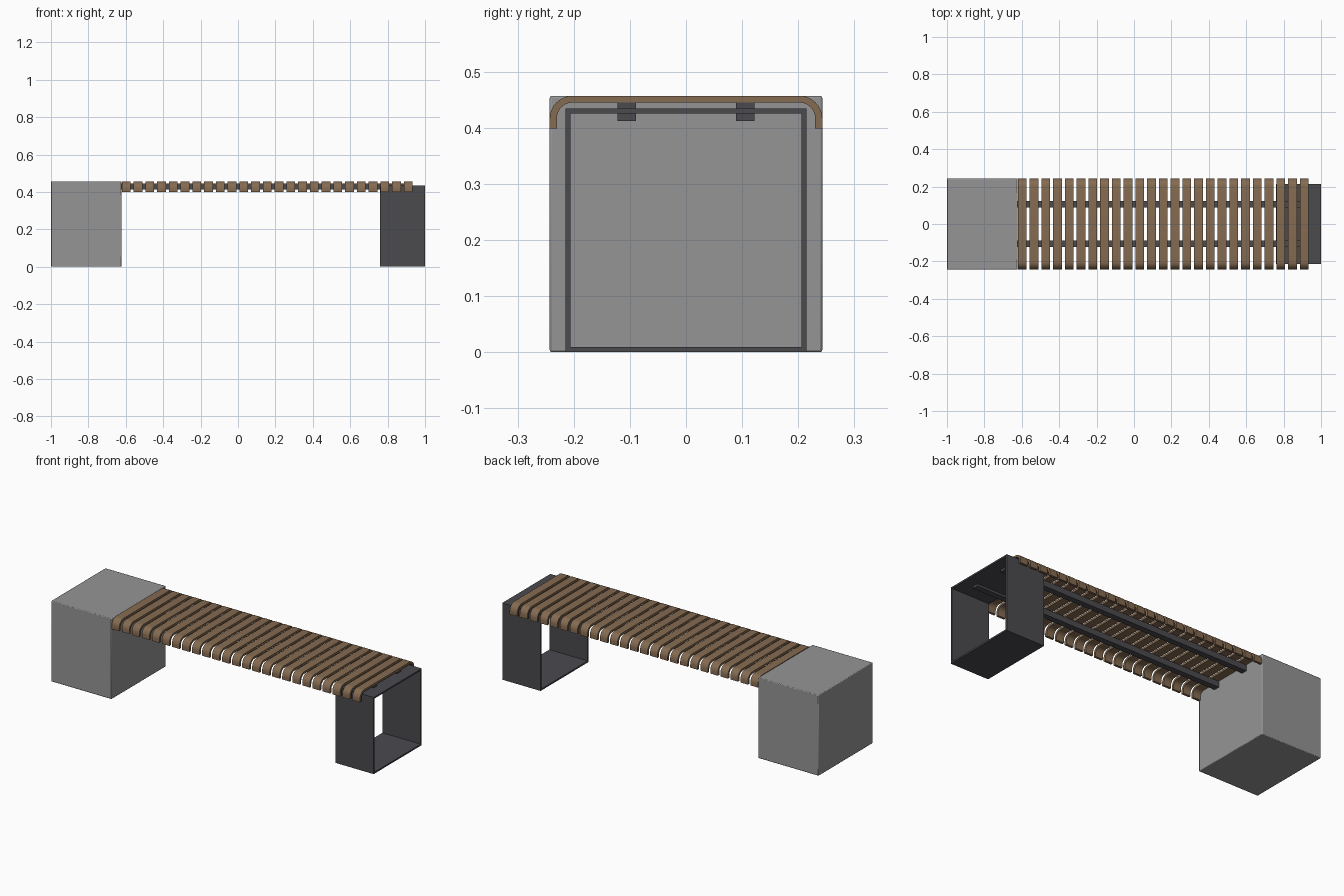
import bpy, bmesh, math

if "Cube" in bpy.data.objects:
    bpy.data.objects.remove(bpy.data.objects["Cube"])


def material(name, rgb):
    m = bpy.data.materials.new(name)
    m.diffuse_color = (*rgb, 1)
    m.use_nodes = True
    m.node_tree.nodes["Principled BSDF"].inputs["Base Color"].default_value = m.diffuse_color
    return m


CONCRETE = material("grey concrete", (0.30, 0.30, 0.30))
WOOD = material("brown wood", (0.235, 0.147, 0.082))
METAL = material("dark metal", (0.069, 0.067, 0.076))


def finish(name, bm, mat, bevel=0.0, segments=1):
    bmesh.ops.recalc_face_normals(bm, faces=bm.faces)
    me = bpy.data.meshes.new(name)
    bm.to_mesh(me)
    bm.free()
    me.materials.append(mat)
    ob = bpy.data.objects.new(name, me)
    bpy.context.collection.objects.link(ob)
    if bevel:
        mod = ob.modifiers.new("bevel", 'BEVEL')
        mod.width, mod.segments = bevel, segments
        mod.limit_method, mod.angle_limit = 'ANGLE', math.radians(40)
    bpy.ops.object.select_all(action='DESELECT')
    bpy.context.view_layer.objects.active = ob
    ob.select_set(True)
    bpy.ops.object.shade_smooth_by_angle(angle=math.radians(35))
    return ob


def box(name, lo, hi, mat, bevel=0.0, segments=1):
    bm = bmesh.new()
    bmesh.ops.create_cube(bm, size=1)
    for v in bm.verts:
        v.co = [(a + b) / 2 + c * (b - a) for a, b, c in zip(lo, hi, v.co)]
    return finish(name, bm, mat, bevel, segments)


def sweep(name, outer, inner, x0, x1, mat, closed):
    """Extrude the band between two matching yz outlines along x."""
    bm = bmesh.new()
    rings = [[bm.verts.new((x, y, z)) for y, z in line]
             for x, line in ((x0, outer), (x1, outer), (x1, inner), (x0, inner))]
    n = len(outer)
    for i in range(n if closed else n - 1):
        j = (i + 1) % n
        for k in range(4):
            a, b = rings[k], rings[(k + 1) % 4]
            bm.faces.new((a[i], a[j], b[j], b[i]))
    if not closed:
        for i in (0, n - 1):
            bm.faces.new([r[i] for r in rings])
    return finish(name, bm, mat)


def slat_outline(half, top, bottom, radius, steps=8):
    right = [(half, bottom)]
    for i in range(steps + 1):
        a = math.pi / 2 * i / steps
        right.append((half - radius + radius * math.cos(a),
                      top - radius + radius * math.sin(a)))
    return right + [(-y, z) for y, z in reversed(right)]


def rectangle(half, z0, z1):
    return [(-half, z0), (half, z0), (half, z1), (-half, z1)]


# Concrete end block
box("concrete_block", (-1, -0.243, 0), (-0.622, 0.243, 0.457), CONCRETE, 0.004, 2)

# Open metal frame at the other end
sweep("metal_frame", rectangle(0.215, 0, 0.434), rectangle(0.206, 0.009, 0.425),
      0.76, 1.0, METAL, True)

# Two rails under the seat
for side, y in (("front", -0.106), ("back", 0.106)):
    box(side + "_rail", (-0.622, y - 0.0165, 0.412), (0.934, y + 0.0165, 0.445), METAL)

# Seat slats with rounded, turned-down ends
outer = slat_outline(0.243, 0.457, 0.399, 0.041)
inner = slat_outline(0.230, 0.445, 0.399, 0.028)
for i in range(25):
    x = -0.597 + i * 0.0628
    sweep(f"seat_slat_{i + 1}", outer, inner, x - 0.0235, x + 0.0235, WOOD, False)
